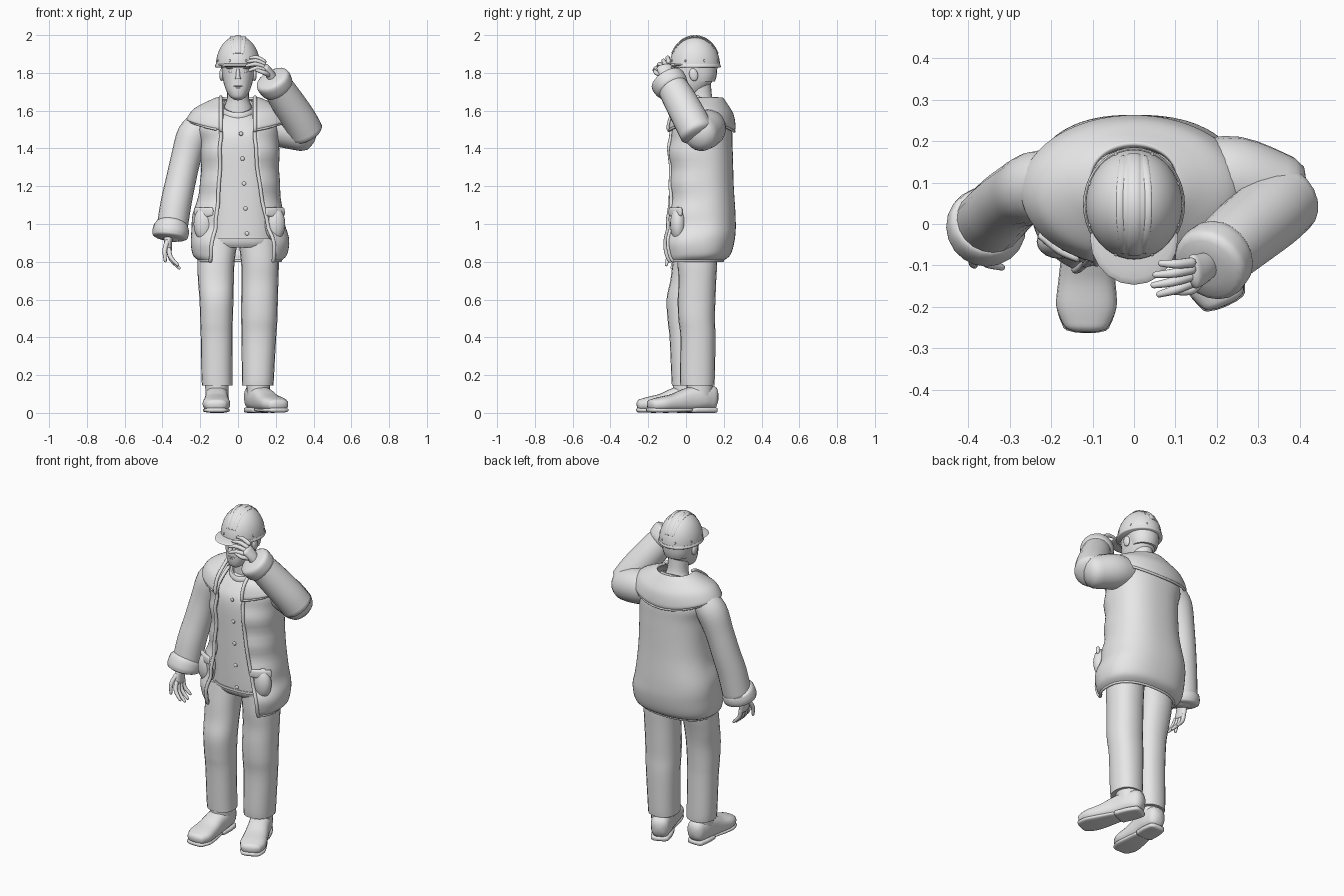
import bpy, bmesh
from math import sin, cos, acos, pi, sqrt, radians, copysign
from mathutils import Vector, Matrix

if "Cube" in bpy.data.objects:
    bpy.data.objects.remove(bpy.data.objects["Cube"])

grey = bpy.data.materials.new("plain grey")
grey.use_nodes = True
grey.diffuse_color = (0.8, 0.8, 0.8, 1)
grey.node_tree.nodes["Principled BSDF"].inputs["Base Color"].default_value = grey.diffuse_color
X, Y, Z = Vector((1, 0, 0)), Vector((0, 1, 0)), Vector((0, 0, 1))


def finish(name, bm, angle=50):
    bmesh.ops.recalc_face_normals(bm, faces=bm.faces)
    mesh = bpy.data.meshes.new(name)
    bm.to_mesh(mesh)
    bm.free()
    mesh.materials.append(grey)
    obj = bpy.data.objects.new(name, mesh)
    bpy.context.collection.objects.link(obj)
    bpy.ops.object.select_all(action='DESELECT')
    obj.select_set(True)
    bpy.context.view_layer.objects.active = obj
    bpy.ops.object.shade_smooth_by_angle(angle=radians(angle))
    return obj


def smooth_rows(rows, steps):
    """Catmull-Rom interpolation of every column."""
    out = []
    for i in range(len(rows) - 1):
        p0, p1, p2 = rows[max(i - 1, 0)], rows[i], rows[i + 1]
        p3 = rows[min(i + 2, len(rows) - 1)]
        for k in range(steps):
            t = k / steps
            out.append([b + t * (c - a) / 2 + t * t * (a - 2.5 * b + 2 * c - d / 2)
                        + t ** 3 * (3 * b - 3 * c + d - a) / 2
                        for a, b, c, d in zip(p0, p1, p2, p3)])
    return out + [list(rows[-1])]


def power(value, p):
    return copysign(abs(value) ** p, value)


def bridge(bm, rings, closed):
    n = len(rings[0])
    for low, high in zip(rings, rings[1:]):
        for i in range(n if closed else n - 1):
            j = (i + 1) % n
            bm.faces.new((low[i], low[j], high[j], high[i]))


def loft(name, rows, ref=Y, axis=None, square=2, sides=20, steps=4, ends=0.0):
    """Skin over sections (x, y, z, half width, half depth); ends rounds the caps."""
    rows = smooth_rows([r if len(r) == 5 else (*r, r[3]) for r in rows], steps)
    pts = [Vector(r[:3]) for r in rows]
    last = len(rows) - 1
    sections = []
    for i, r in enumerate(rows):
        t = axis or (pts[min(i + 1, last)] - pts[max(i - 1, 0)]).normalized()
        sections.append((pts[i], t, r[3], r[4]))
    if ends:
        def cap(section, way):
            p, t, a, b = section
            return [(p + t * way * ends * min(a, b) * sin(q), t, a * cos(q), b * cos(q))
                    for q in (radians(d) for d in (30, 60, 82))]
        sections = cap(sections[0], -1)[::-1] + sections + cap(sections[-1], 1)
    bm = bmesh.new()
    rings = []
    for p, t, a, b in sections:
        u = (ref - t * ref.dot(t)).normalized()
        v = u.cross(t)
        angles = [2 * pi * i / sides for i in range(sides)]
        rings.append([bm.verts.new(p + v * a * power(cos(q), 2 / square)
                                   + u * b * power(sin(q), 2 / square)) for q in angles])
    bridge(bm, rings, True)
    bm.faces.new(rings[0])
    bm.faces.new(rings[-1])
    return finish(name, bm)


def shell(name, rows, lift=0.0, quilt=0.0, square=2.4, count=48):
    """Open-fronted garment from rows (x, y, z, rx, ry, opening right, opening left)."""
    bm = bmesh.new()
    rings = []
    rows = smooth_rows(rows, 6)
    for k, (cx, cy, z, rx, ry, right, left) in enumerate(rows):
        start = -acos(power((left - cx) / rx, square / 2))
        stop = 2 * pi - acos(power((right - cx) / rx, square / 2))
        rise = lift * (1 - k / len(rows))
        ring = []
        for i in range(count):
            q = start + (stop - start) * i / (count - 1)
            puff = 1 - quilt * sin(z * 40) * max(0, 0.3 - sin(q))
            ring.append(bm.verts.new((cx + rx * puff * power(cos(q), 2 / square),
                                      cy + ry * puff * power(sin(q), 2 / square),
                                      z + rise * cos(q) ** 2)))
        rings.append(ring)
    bridge(bm, rings, False)
    trims = [[(*ring[k].co, 0.01) for ring in rings[::3]] for k in (0, -1)]
    hem = [(*v.co, 0.007) for v in rings[0][::2]]
    obj = finish(name, bm)
    solid = obj.modifiers.new("thickness", 'SOLIDIFY')
    solid.thickness, solid.offset = 0.014, -1
    for side, path in zip(("left", "right"), trims):
        loft(f"{name}_{side}_edge", path, ref=X, sides=10, steps=2, ends=1)
    loft(f"{name}_hem", hem, ref=Z, sides=10, steps=1, ends=1)


def ball(name, loc, scale, turn=0.0):
    bm = bmesh.new()
    bmesh.ops.create_uvsphere(bm, u_segments=20, v_segments=12, radius=1)
    bm.transform(Matrix.Translation(loc) @ Matrix.Rotation(turn, 4, 'X')
                 @ Matrix.Diagonal((*scale, 1)))
    return finish(name, bm)


# Trousers, with padded knees shaped into the legs
loft("trouser_seat", [(0, .05, .875, .17, .09), (0, .05, .91, .19, .108), (0, .06, 1, .19, .12)],
     axis=Z, square=2.6)
loft("right_trouser_leg", [(-.11, .005, .145, .08, .08), (-.112, .004, .2, .082, .082),
     (-.113, -.002, .4, .084, .085), (-.114, -.006, .48, .086, .09), (-.114, -.006, .6, .09, .097),
     (-.117, .012, .7, .095, .095), (-.116, .03, .8, .098, .1), (-.105, .05, .92, .105, .1)],
     axis=Z, square=2.3)
loft("left_trouser_leg", [(.105, .06, .145, .083, .09), (.106, .06, .2, .085, .093),
     (.11, .063, .4, .092, .093), (.113, .056, .5, .096, .097), (.114, .056, .6, .097, .1),
     (.116, .06, .7, .098, .1), (.116, .06, .8, .1, .105), (.105, .06, .92, .105, .1)],
     axis=Z, square=2.3)


# Boots, laid out from heel to toe
def boot(side, heel, toe):
    heel, toe = Vector(heel), Vector(toe)

    def along(profile):
        return [(*(heel.lerp(toe, t) + Z * z), w, h) for t, z, w, h in profile]
    loft(f"{side}_boot", along([(.05, .08, .052, .064), (.2, .082, .062, .066), (.4, .07, .062, .062),
         (.6, .055, .068, .047), (.8, .047, .073, .038), (.93, .042, .056, .03)]),
         ref=Z, square=2.6, ends=.6)
    loft(f"{side}_heel", along([(.03, .015, .05, .015), (.18, .015, .059, .015), (.36, .015, .057, .015)]),
         ref=Z, square=4, ends=1)
    loft(f"{side}_sole", along([(.4, .017, .052, .011), (.65, .014, .067, .013),
         (.82, .014, .071, .013), (.95, .015, .055, .013)]), ref=Z, square=3, ends=1)
    top = heel.lerp(toe, .23)
    loft(f"{side}_boot_shaft", [(top.x, top.y, .06, .06, .068), (top.x, top.y, .2, .064, .07)], axis=Z)


boot("right", (-.11, .08, 0), (-.116, -.268, 0))
boot("left", (.072, .155, 0), (.225, -.205, 0))

# Shirt, hem and buttons
loft("shirt", [(.02, .06, .92, .185, .138), (.02, .06, 1, .18, .14), (.01, .06, 1.25, .175, .14),
     (0, .06, 1.45, .175, .136), (0, .075, 1.53, .15, .115), (0, .09, 1.59, .09, .08)],
     axis=Z, square=2.5, sides=32)
loft("shirt_hem", [(.02, .06, .92, .188, .142), (.02, .06, .935, .188, .142)], axis=Z, square=2.5, sides=32)
for i in range(5):
    z = .95 + .132 * i
    ball("shirt_button", (.048 - .008 * i, -.08, z), (.011, .006, .011))

# Padded jacket, shoulder collar and pockets
shell("jacket", [(.01, .035, .805, .218, .16, -.15, .19), (.01, .052, .84, .252, .185, -.145, .195),
      (.01, .068, .93, .258, .192, -.13, .18), (0, .078, 1.03, .243, .185, -.115, .15),
      (.01, .08, 1.2, .212, .173, -.1, .115), (.01, .075, 1.4, .208, .172, -.095, .095),
      (0, .08, 1.5, .215, .163, -.09, .09), (0, .09, 1.58, .175, .125, -.085, .085),
      (0, .095, 1.61, .12, .09, -.085, .085)], quilt=.026)
shell("shoulder_collar", [(0, .078, 1.49, .26, .178, -.09, .09), (0, .08, 1.515, .272, .183, -.09, .09),
      (0, .085, 1.58, .235, .167, -.09, .09), (0, .1, 1.635, .16, .12, -.09, .09),
      (0, .108, 1.67, .105, .088, -.092, .09)], lift=.055, square=2)
for side, x, turn in (("right", -.18, -.028), ("left", .195, .028)):
    ball(f"{side}_pocket", (x, -.042, 1.0), (.055, .042, .09))
    loft(f"{side}_pocket_flap", [(x - .045, -.055 - turn, 1.065, .01, .022), (x, -.062, 1.062, .012, .026),
         (x + .045, -.055 + turn, 1.065, .01, .022)], ref=Z, square=3, ends=.6)

# Shirt neckband, higher at the back
loop = [2 * pi * i / 24 for i in range(25)]
loft("neckband", [(.082 * cos(q), .085 + .088 * sin(q), 1.607 + .04 * sin(q), .014, .024) for q in loop],
     ref=Z, sides=10, steps=1)

# Sleeves
loft("right_sleeve", [(-.18, .1, 1.53, .08), (-.235, .088, 1.47, .088), (-.275, .072, 1.35, .08),
     (-.305, .05, 1.22, .08), (-.33, .025, 1.1, .082), (-.35, .005, .97, .082)], ends=.8)
loft("right_cuff", [(-.35, .005, 1.0, .08), (-.352, .0, .987, .092), (-.357, -.007, .955, .097),
     (-.36, -.012, .932, .092)], ends=.15)
loft("left_upper_sleeve", [(.14, .115, 1.52, .085), (.24, .112, 1.505, .1), (.355, .075, 1.475, .092)],
     ends=.6)
loft("left_forearm_sleeve", [(.362, .058, 1.482, .092), (.322, .022, 1.555, .092), (.25, -.037, 1.665, .087),
     (.205, -.078, 1.735, .08)], ends=.3)
loft("left_cuff", [(.214, -.066, 1.713, .082), (.205, -.075, 1.727, .092), (.187, -.096, 1.757, .095),
     (.18, -.104, 1.769, .089)], ends=.15)


# Hands: palm, spread fingers and thumb
def hand(side, palm, first, last, bend, reach, thumb):
    loft(f"{side}_palm", palm, ends=.7)
    first, last = Vector(first), Vector(last)
    for i in range(4):
        root = first.lerp(last, i / 3)
        spread = (last - first) * (i / 3 - .5) * .5
        length = (.85, 1, .95, .8)[i]
        middle = root + Vector(bend) * length + spread * .5
        tip = root + Vector(reach) * length + spread
        loft(f"{side}_finger", [(*root, .0125), (*middle, .0115), (*tip, .008)], sides=10, ends=1)
    loft(f"{side}_thumb", thumb, sides=10, ends=1)


hand("right", [(-.36, -.015, .96, .03, .028), (-.37, -.03, .91, .022, .038), (-.368, -.04, .86, .018, .043)],
     (-.366, -.075, .865), (-.366, -.008, .86), (.012, -.012, -.05), (.055, -.015, -.097),
     [(-.375, -.06, .905, .014), (-.388, -.09, .86, .012), (-.385, -.1, .805, .008)])
hand("left", [(.19, -.09, 1.75, .03, .028), (.17, -.105, 1.795, .024, .036), (.145, -.115, 1.83, .02, .042)],
     (.138, -.142, 1.815), (.138, -.093, 1.86), (-.045, -.012, .018), (-.09, -.018, .012),
     [(.165, -.125, 1.79, .014), (.14, -.158, 1.8, .012), (.1, -.163, 1.815, .009)])

# Neck, head and face
loft("neck", [(0, .098, 1.56, .09, .08), (0, .092, 1.62, .074, .072), (0, .078, 1.67, .058, .061),
     (0, .06, 1.78, .06, .07)], axis=Z)
loft("head", [(0, -.02, 1.662, .024, .026), (0, -.005, 1.675, .044, .054), (0, .017, 1.71, .064, .084),
     (0, .038, 1.76, .079, .105), (0, .045, 1.82, .086, .112), (0, .048, 1.9, .085, .11),
     (0, .05, 1.95, .05, .06)], axis=Z, square=2.2, sides=28, ends=.3)
loft("hair", [(0, .085, 1.755, .074, .068), (0, .085, 1.79, .084, .078), (0, .075, 1.85, .092, .092)], axis=Z)
loft("nose", [(0, -.058, 1.82, .009, .012), (0, -.073, 1.785, .011, .014), (0, -.074, 1.768, .016, .016)],
     axis=Z, ends=.8)
ball("upper_lip", (0, -.062, 1.73), (.024, .01, .005))
ball("lower_lip", (0, -.059, 1.721), (.02, .01, .006))
ball("chin", (0, -.038, 1.685), (.026, .022, .017))
for s, side in ((1, "left"), (-1, "right")):
    ball(f"{side}_eye", (s * .034, -.05, 1.806), (.015, .01, .007))
    ball(f"{side}_brow", (s * .036, -.05, 1.827), (.028, .014, .007))
    ball(f"{side}_ear", (s * .087, .04, 1.79), (.012, .023, .034), .2)

# Hard hat with rim, peak, low ridges narrowing to the front, and studs
arc = [radians(d) for d in range(0, 90, 8)]
loft("hard_hat_dome", [(0, .047, 1.838 + .158 * sin(q), .117 * cos(q), .133 * cos(q)) for q in arc],
     axis=Z, sides=40, steps=1)
loft("hard_hat_rim", [(0, .047, 1.828, .118, .134), (0, .047, 1.834, .123, .138),
     (0, .047, 1.846, .118, .134)], axis=Z, sides=40, steps=2)
ball("hard_hat_peak", (0, -.035, 1.842), (.106, .112, .011), .06)
for x, width in ((-.034, .01), (0, .016), (.034, .01)):
    s = sqrt(1 - (x / .117) ** 2)
    loft("hard_hat_ridge", [(x * (1 - .4 * cos(q) ** 2), .047 + .133 * s * cos(q),
                             1.838 + .158 * s * sin(q), .004, width)
         for q in (radians(d) for d in range(25, 160, 13))], ref=X, steps=2, sides=12, ends=.8)
for i in range(8):
    q = pi / 8 + i * pi / 4
    ball("hard_hat_stud", (.114 * cos(q), .047 + .13 * sin(q), 1.864), (.005, .005, .007))
